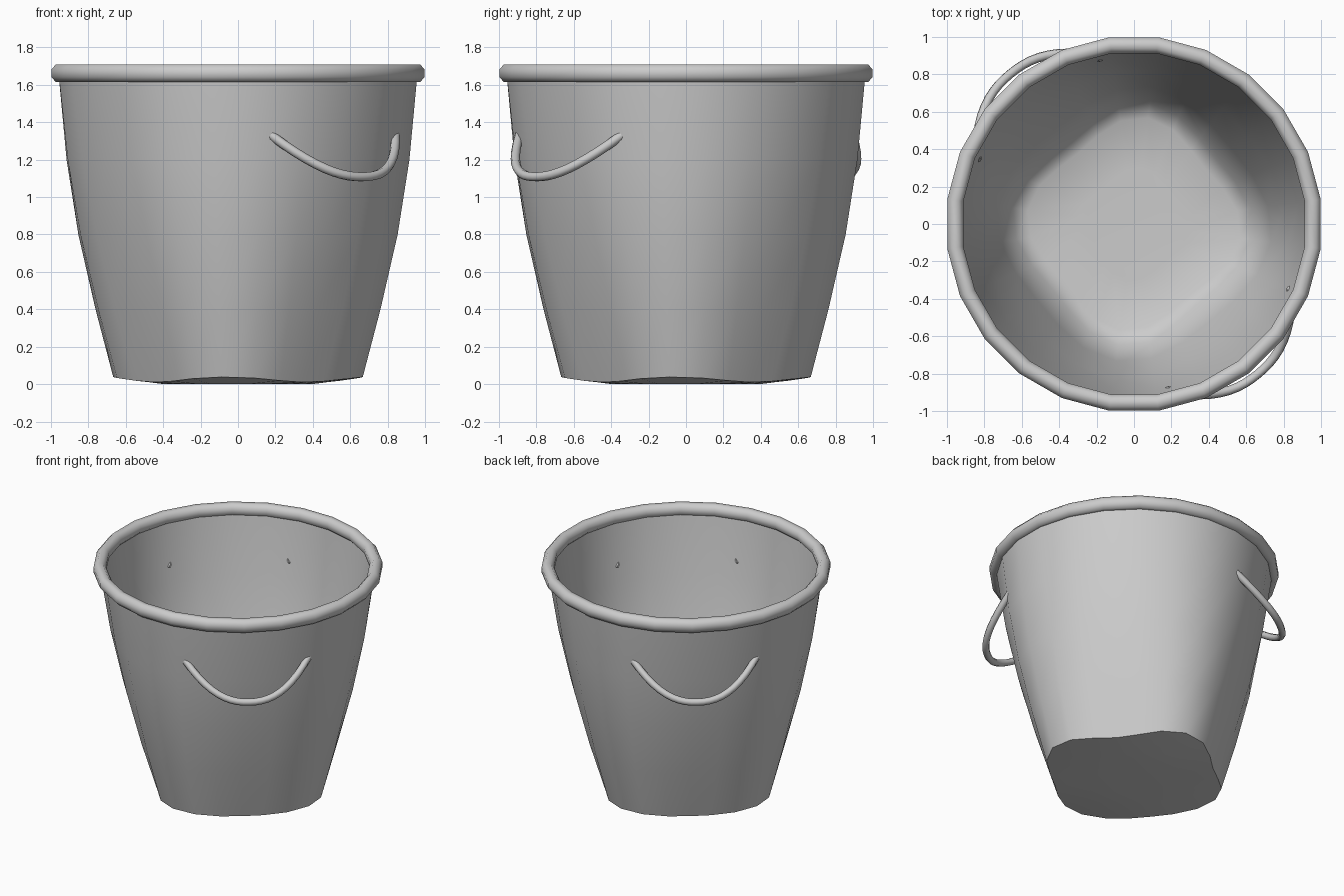
import bpy, bmesh
from math import sin, cos, pi, radians

if "Cube" in bpy.data.objects:
    bpy.data.objects.remove(bpy.data.objects["Cube"])

SEG = 24                     # sides around the bucket
TWIST = radians(-5.5)        # slight turn of the squared base and handles


def make_object(name, rings, closed=False, cap_start=False, cap_end=False, sharp=None):
    """Skin a list of equal-length point rings into a smooth-shaded mesh."""
    bm = bmesh.new()
    vr = [[bm.verts.new(p) for p in ring] for ring in rings]
    n = len(vr[0])
    pairs = list(zip(vr, vr[1:])) + ([(vr[-1], vr[0])] if closed else [])
    for a, b in pairs:
        for i in range(n):
            j = (i + 1) % n
            bm.faces.new((a[i], a[j], b[j], b[i]))
    if cap_start:
        bm.faces.new(vr[0][::-1])
    if cap_end:
        bm.faces.new(vr[-1])
    bmesh.ops.recalc_face_normals(bm, faces=bm.faces)
    me = bpy.data.meshes.new(name)
    bm.to_mesh(me)
    bm.free()
    ob = bpy.data.objects.new(name, me)
    bpy.context.collection.objects.link(ob)
    bpy.ops.object.select_all(action='DESELECT')
    ob.select_set(True)
    bpy.context.view_layer.objects.active = ob
    if sharp:
        bpy.ops.object.shade_smooth_by_angle(angle=radians(sharp))
    else:
        bpy.ops.object.shade_smooth()
    return ob


def angles():
    return [2 * pi * (i + 0.5) / SEG for i in range(SEG)]


def wall_ring(z, side, corner, lift=0.0):
    """Ring blending from round (side == corner) to a rounded square."""
    pts = []
    for a in angles():
        f = (1 + cos(4 * (a - TWIST))) / 2
        r = 1.005 * (side + (corner - side) * f)
        pts.append((r * cos(a), r * sin(a), z + lift * f))
    return pts


# height, radius at flat sides, radius at rounded corners
PROFILE = [(0.4, 0.685, 0.765), (0.8, 0.795, 0.857),
           (1.2, 0.885, 0.92), (1.65, 0.958, 0.962)]

# outer wall with slightly domed underside
outer = [wall_ring(0.0, 0.33, 0.40), wall_ring(0.01, 0.56, 0.67, 0.028)]
outer += [wall_ring(*p) for p in PROFILE]
make_object("bucket_outer_wall", outer, cap_start=True, sharp=40)

# inner wall and floor, softly blended
T = 0.03
inner = [wall_ring(0.05, 0.25, 0.30), wall_ring(0.06, 0.48, 0.57),
         wall_ring(0.10, 0.555, 0.65)]
inner += [wall_ring(z, s - T, c - T) for z, s, c in PROFILE]
inner_ob = make_object("bucket_inner_wall", inner, cap_start=True)
inner_ob.data.flip_normals()

# rolled rim
rim = []
for k in range(8):
    t = 2 * pi * (k + 0.5) / 8
    r, z = 1.007 * (0.957 + 0.0465 * cos(t)), 1.662 + 0.052 * sin(t)
    rim.append([(r * cos(a), r * sin(a), z) for a in angles()])
make_object("rim", rim, closed=True)


# drooping wire handles on two opposite sides
def handle(name, facing):
    c = bpy.data.curves.new(name, 'CURVE')
    c.dimensions = '3D'
    c.bevel_depth = 0.025
    c.bevel_resolution = 2
    c.use_fill_caps = True
    sp = c.splines.new('POLY')
    n = 20
    sp.points.add(n)
    for i in range(n + 1):
        u = 2 * i / n - 1
        drop = 1 - abs(u) ** 2.3
        s, out, z = 0.43 * u, 0.80 + 0.24 * drop, 1.33 - 0.222 * drop
        x = out * cos(facing) - s * sin(facing)
        y = out * sin(facing) + s * cos(facing)
        sp.points[i].co = (x, y, z, 1)
    ob = bpy.data.objects.new(name, c)
    bpy.context.collection.objects.link(ob)


handle("front_handle", radians(-45) + TWIST)
handle("back_handle", radians(135) + TWIST)
